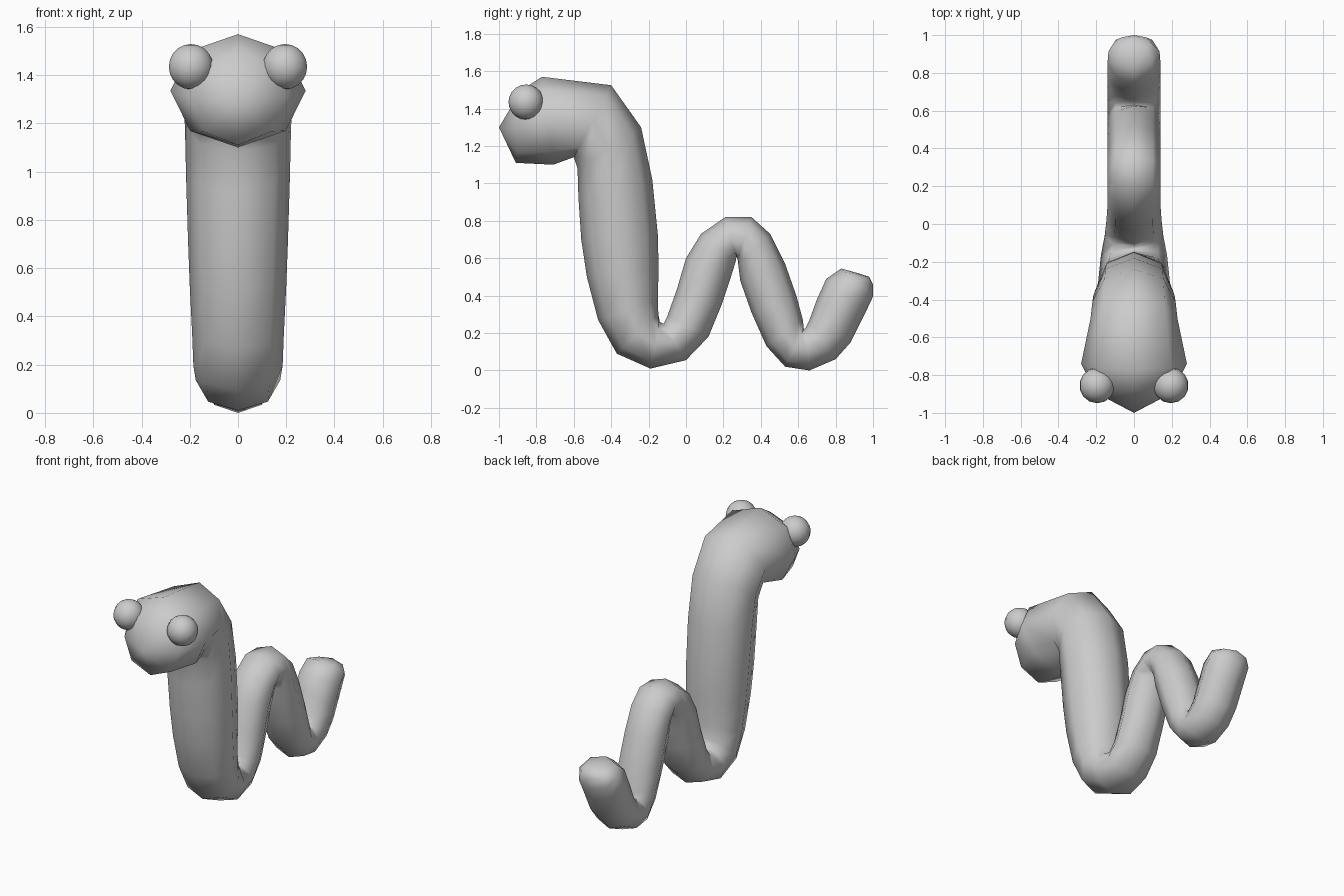
import bpy, bmesh, math
from mathutils import Vector

cube = bpy.data.objects.get("Cube")
if cube:
    bpy.data.objects.remove(cube, do_unlink=True)

grey = bpy.data.materials.new("plain grey")
grey.use_nodes = True
colour = (0.6, 0.6, 0.6, 1)
grey.diffuse_color = colour
grey.node_tree.nodes["Principled BSDF"].inputs["Base Color"].default_value = colour


def finish(bm, name, angle):
    bmesh.ops.recalc_face_normals(bm, faces=bm.faces)
    mesh = bpy.data.meshes.new(name)
    bm.to_mesh(mesh)
    bm.free()
    mesh.materials.append(grey)
    ob = bpy.data.objects.new(name, mesh)
    bpy.context.collection.objects.link(ob)
    bpy.ops.object.select_all(action="DESELECT")
    ob.select_set(True)
    bpy.context.view_layer.objects.active = ob
    bpy.ops.object.shade_smooth_by_angle(angle=math.radians(angle))
    return ob


# Body sections from head to tail: belly y, z, back y, z, half width
SECTIONS = [
    (-.91, 1.11, -.88, 1.50, .20), (-.71, 1.10, -.77, 1.57, .28),
    (-.60, 1.14, -.40, 1.525, .23), (-.58, 1.08, -.24, 1.30, .22),
    (-.575, .92, -.18, 1.02, .215), (-.56, .70, -.15, .72, .207),
    (-.53, .50, -.147, .55, .20), (-.47, .27, -.15, .38, .19),
    (-.37, .09, -.148, .30, .185), (-.19, .01, -.14, .26, .175),
    (0, .055, -.12, .25, .155), (.12, .18, -.10, .29, .147),
    (.19, .35, -.05, .43, .142), (.24, .50, 0, .60, .14),
    (.265, .58, .08, .73, .14), (.27, .61, .21, .82, .14),
    (.275, .60, .35, .82, .14), (.28, .56, .45, .73, .14),
    (.29, .48, .53, .57, .14), (.35, .31, .59, .40, .14),
    (.43, .13, .625, .27, .14), (.53, .02, .63, .22, .14),
    (.66, 0, .64, .23, .14), (.80, .06, .66, .27, .14),
    (.88, .15, .70, .38, .14), (.96, .31, .75, .49, .14),
    (1, .395, .83, .545, .135), (1, .46, .92, .52, .09),
]
SIDES = 8

# Worm body lofted through eight-sided sections, closed by a nose and a tail tip
bm = bmesh.new()
rings = []
for y0, z0, y1, z1, width in SECTIONS:
    belly, back = Vector((0, y0, z0)), Vector((0, y1, z1))
    mid, half = (belly + back) / 2, (back - belly) / 2
    ring = []
    for i in range(SIDES):
        a = math.tau * i / SIDES
        ring.append(bm.verts.new(mid + half * math.cos(a) + Vector((width * math.sin(a), 0, 0))))
    rings.append(ring)
for r, s in zip(rings, rings[1:]):
    for i in range(SIDES):
        j = (i + 1) % SIDES
        bm.faces.new((r[i], r[j], s[j], s[i]))
for ring, tip in ((rings[0], (0, -1, 1.30)), (rings[-1], (0, .98, .50))):
    v = bm.verts.new(tip)
    for i in range(SIDES):
        bm.faces.new((ring[i], ring[(i + 1) % SIDES], v))
finish(bm, "worm_body", 75)

# Bulging eyes
for side, name in ((1, "left_eye"), (-1, "right_eye")):
    bm = bmesh.new()
    bmesh.ops.create_uvsphere(bm, u_segments=14, v_segments=10, radius=.094)
    eye = finish(bm, name, 60)
    eye.location = (side * .195, -.855, 1.435)
